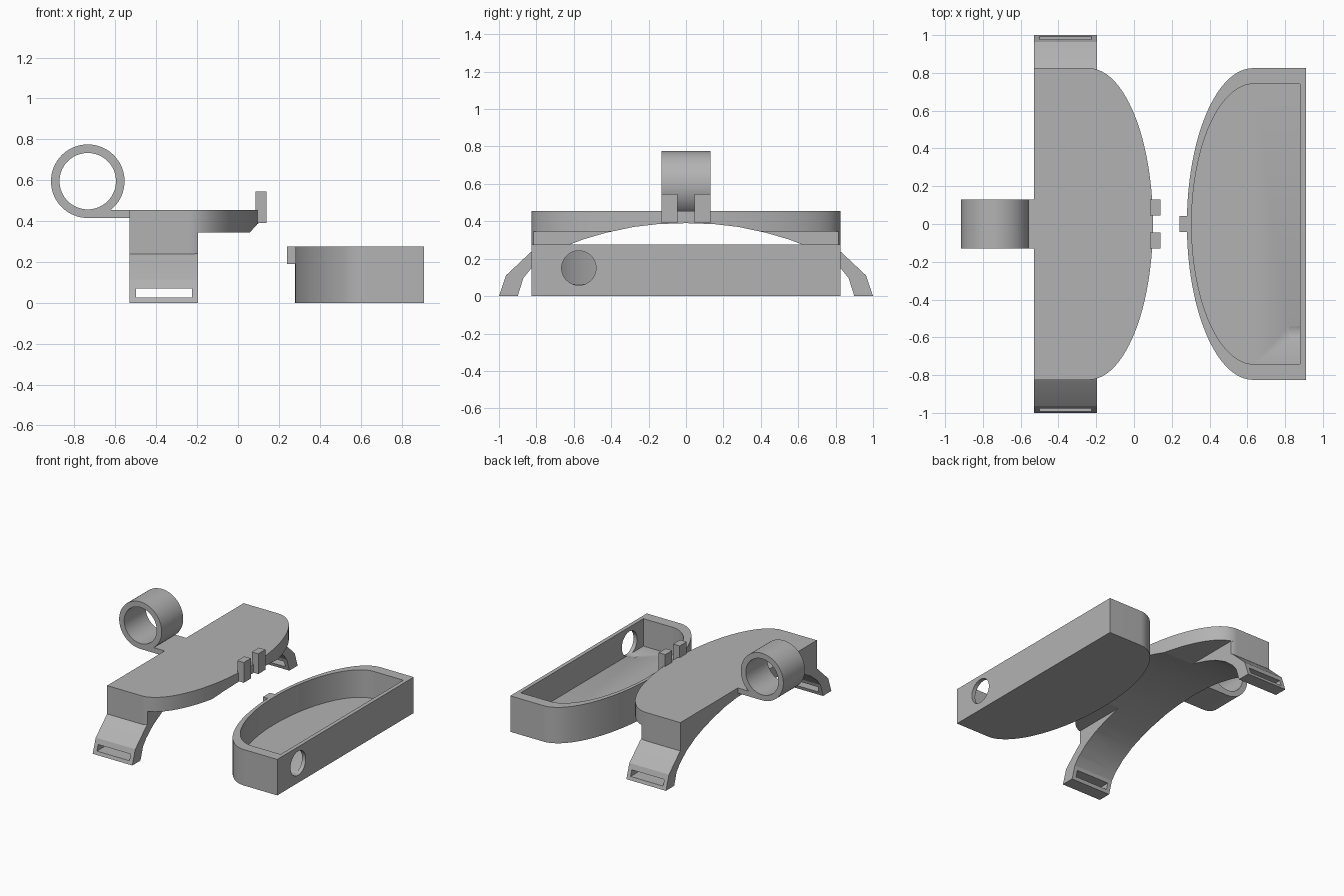
import bpy, bmesh, math
from mathutils import Vector

cube = bpy.data.objects.get("Cube")
if cube:
    bpy.data.objects.remove(cube, do_unlink=True)

grey = bpy.data.materials.new("plain grey")
grey.use_nodes = True
colour = (0.45, 0.45, 0.45, 1)
grey.diffuse_color = colour
grey.node_tree.nodes["Principled BSDF"].inputs["Base Color"].default_value = colour


def prism(name, outline, axis, low, high):
    """Extrude a 2D outline along an axis from low to high."""
    def place(a, b, t):
        return Vector({"x": (t, a, b), "y": (a, t, b), "z": (a, b, t)}[axis])
    bm = bmesh.new()
    face = bm.faces.new([bm.verts.new(place(a, b, low)) for a, b in outline])
    new = bmesh.ops.extrude_face_region(bm, geom=[face])["geom"]
    bmesh.ops.translate(bm, vec=place(0, 0, high - low),
                        verts=[v for v in new if isinstance(v, bmesh.types.BMVert)])
    bmesh.ops.recalc_face_normals(bm, faces=bm.faces)
    mesh = bpy.data.meshes.new(name)
    bm.to_mesh(mesh)
    bm.free()
    mesh.materials.append(grey)
    obj = bpy.data.objects.new(name, mesh)
    bpy.context.collection.objects.link(obj)
    return obj


def rect(a0, a1, b0, b1):
    return [(a0, b0), (a1, b0), (a1, b1), (a0, b1)]


def circle(a, b, r, n=64):
    return [(a + r * math.cos(math.tau * i / n), b + r * math.sin(math.tau * i / n))
            for i in range(n)]


def d_shape(flat, centre, bulge, half, side, n=64):
    """Straight edge at x = flat, half ellipse on the given side."""
    arc = [(centre + side * bulge * math.cos(t), half * math.sin(t))
           for t in (math.pi * (i / n - 0.5) for i in range(n + 1))]
    return [(flat, -half)] + arc + [(flat, half)]


def mirrored(half):
    """Mirror a y-z path that starts on the centre line."""
    return [(-y, z) for y, z in reversed(half[1:])] + half


def combine(obj, other, operation):
    mod = obj.modifiers.new(operation, "BOOLEAN")
    mod.operation, mod.solver, mod.object = operation, "EXACT", other
    bpy.context.view_layer.objects.active = obj
    bpy.ops.object.modifier_apply(modifier=mod.name)
    bpy.data.objects.remove(other, do_unlink=True)


def smooth(obj):
    bpy.ops.object.select_all(action="DESELECT")
    obj.select_set(True)
    bpy.context.view_layer.objects.active = obj
    bpy.ops.object.shade_smooth_by_angle(angle=math.radians(20))


# Lid: D-shaped plate, deeper block, and curved strap with end slots
BACK, STRAP, TOP = -0.53, -0.195, 0.455
inner = mirrored([(0, 0.39), (0.15, 0.385), (0.28, 0.37), (0.43, 0.338), (0.55, 0.303),
                  (0.65, 0.265), (0.75, 0.21), (0.83, 0.145), (0.87, 0.095), (0.9, 0)])
outer = mirrored([(0, 0.43), (0.4, 0.4), (0.65, 0.34), (0.83, 0.235), (0.963, 0.11), (1, 0)])
outline = d_shape(BACK, -0.24, 0.34, 0.825, 1)
lid = prism("lid", outline, "z", 0.345, TOP)
block = prism("block", [(min(x, STRAP), y) for x, y in outline], "z", 0.1, TOP)
combine(lid, block, "UNION")
arch = prism("arch_cutter", [(-0.9, -0.1)] + inner + [(0.9, -0.1)], "x", -0.7, 0.3)
combine(lid, arch, "DIFFERENCE")
strap = prism("strap", outer + inner[::-1], "x", BACK, STRAP)
combine(lid, strap, "UNION")
slot = prism("slot_cutter", rect(-0.5, -0.225, 0.025, 0.07), "y", -1.1, 1.1)
combine(lid, slot, "DIFFERENCE")
smooth(lid)

# Ring holder with its flat mounting tab
ring = prism("ring_holder", circle(-0.735, 0.595, 0.18), "y", -0.13, 0.13)
tab = prism("ring_tab", rect(-0.735, BACK, 0.415, TOP), "y", -0.13, 0.13)
combine(ring, tab, "UNION")
bore = prism("bore_cutter", circle(-0.735, 0.595, 0.138), "y", -0.2, 0.2)
combine(ring, bore, "DIFFERENCE")
smooth(ring)

# Pair of latch prongs on the lid
for name, y in (("left_latch_prong", 0.0875), ("right_latch_prong", -0.0875)):
    prism(name, rect(0.085, 0.14, y - 0.0425, y + 0.0425), "z", 0.39, 0.545)

# Open tray with a cable hole and a catch
tray = prism("tray", d_shape(0.91, 0.63, 0.35, 0.825, -1), "z", 0, 0.275)
cavity = prism("cavity_cutter", d_shape(0.88, 0.635, 0.33, 0.742, -1), "z", 0.065, 0.4)
combine(tray, cavity, "DIFFERENCE")
hole = prism("hole_cutter", circle(-0.573, 0.15, 0.092), "x", 0.82, 1.0)
combine(tray, hole, "DIFFERENCE")
catch = prism("catch", rect(0.24, 0.295, -0.042, 0.042), "z", 0.19, 0.275)
combine(tray, catch, "UNION")
smooth(tray)
